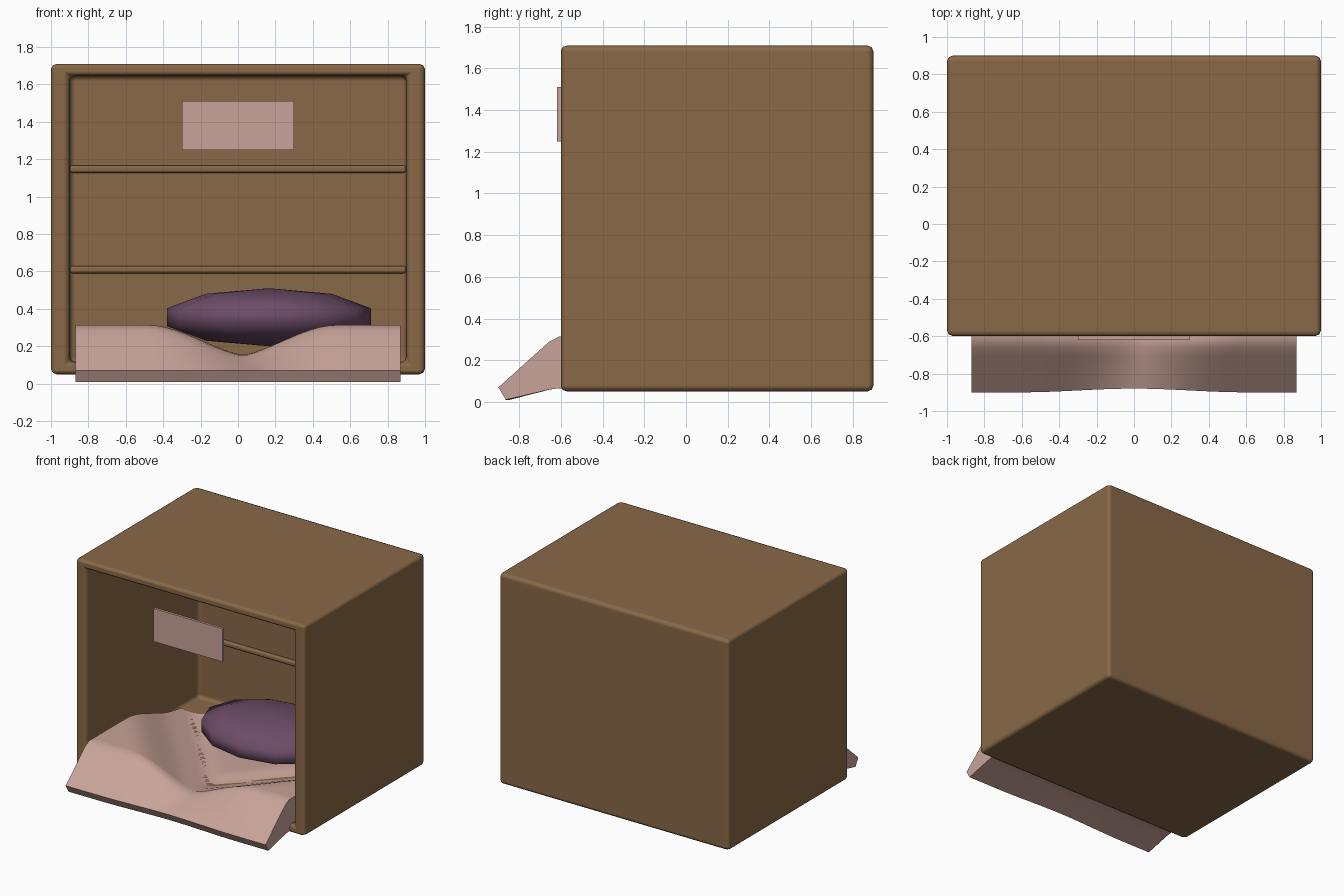
import bpy, bmesh

cube = bpy.data.objects.get("Cube")
if cube:
    bpy.data.objects.remove(cube, do_unlink=True)


def material(name, rgb):
    m = bpy.data.materials.new(name)
    m.use_nodes = True
    m.diffuse_color = (*rgb, 1)
    m.node_tree.nodes["Principled BSDF"].inputs["Base Color"].default_value = (*rgb, 1)
    return m


WOOD = material("brown wood", (0.25, 0.14, 0.063))
PINK = material("dusty pink", (0.58, 0.37, 0.32))
PURPLE = material("plum purple", (0.15, 0.073, 0.135))


def add_object(name, bm, mat, smooth=True):
    bmesh.ops.recalc_face_normals(bm, faces=bm.faces)
    mesh = bpy.data.meshes.new(name)
    for f in bm.faces:
        f.smooth = smooth
    bm.to_mesh(mesh)
    bm.free()
    mesh.materials.append(mat)
    ob = bpy.data.objects.new(name, mesh)
    bpy.context.collection.objects.link(ob)
    return ob


def box(lo, hi):
    bm = bmesh.new()
    bmesh.ops.create_cube(bm, size=1)
    for v in bm.verts:
        for i in range(3):
            v.co[i] = lo[i] if v.co[i] < 0 else hi[i]
    return bm


def bevel(ob, width):
    mod = ob.modifiers.new("rounded edges", 'BEVEL')
    mod.width = width
    mod.segments = 2
    mod.limit_method = 'ANGLE'
    mod.harden_normals = True


# Open-fronted crate: the front face is inset and pushed back to the rear wall
bm = box((-1, -0.6, 0.05), (1, 0.9, 1.71))
front = min(bm.faces, key=lambda f: f.calc_center_median().y)
bmesh.ops.inset_region(bm, faces=[front], thickness=0.09)
for v in front.verts:
    v.co.x = 0.9 if v.co.x > 0 else -0.9
pushed = bmesh.ops.extrude_face_region(bm, geom=[front])
for v in pushed["geom"]:
    if isinstance(v, bmesh.types.BMVert):
        v.co.y = 0.79
if front.is_valid:
    bmesh.ops.delete(bm, geom=[front], context='FACES_ONLY')
bevel(add_object("crate", bm, WOOD), 0.03)

# Two rounded battens on the rear wall
for label, z in (("lower", 0.61), ("upper", 1.147)):
    batten = add_object(label + "_batten", box((-0.9, 0.76, z - 0.02), (0.9, 0.8, z + 0.02)), WOOD)
    bevel(batten, 0.015)

# Plain plate hung at the top of the opening
add_object("front_plate", box((-0.3, -0.62, 1.25), (0.3, -0.6, 1.51)), PINK)


# Blanket: a soft dished top that rises to the front corners and drapes forward
def ease(t):
    t = min(max(t, 0), 1)
    return t * t * (3 - 2 * t)


def inside_height(x, y):
    s = min(0.757 * (x - 0.2), 0.757 * (-x - 0.15)) + 0.655 * (y + 0.6)
    dip = 0.035 * max(0, 1 - abs(s) / 0.1) if y > -0.55 else 0
    return 0.143 + 0.17 * ease((-s - 0.08) / 0.44) - dip


def blanket_point(x, y, top):
    drape = max(0, (-0.63 - y) / 0.27)
    if top:
        z = inside_height(x, max(y, -0.63))
        z += (0.07 - z) * drape
    else:
        z = 0.065 - 0.055 * drape
        y += 0.035 * drape
    y += 0.02 * drape * (1 - ease(abs(x) / 0.6))
    return x, y, z


NX, NY = 36, 30
bm = bmesh.new()
layers = []
for top in (True, False):
    layers.append([[bm.verts.new(blanket_point(-0.87 + 1.74 * i / NX, -0.9 + 1.45 * j / NY, top))
                    for i in range(NX + 1)] for j in range(NY + 1)])
    g = layers[-1]
    for j in range(NY):
        for i in range(NX):
            bm.faces.new((g[j][i], g[j][i + 1], g[j + 1][i + 1], g[j + 1][i]))
bmesh.ops.bridge_loops(bm, edges=[e for e in bm.edges if e.is_boundary])
blanket = add_object("blanket", bm, PINK)

# Faceted oval cushion
bm = bmesh.new()
bmesh.ops.create_uvsphere(bm, u_segments=12, v_segments=5, radius=1)
for v in bm.verts:
    v.co = (0.165 + 0.573 * v.co.x, 0.19 + 0.43 * v.co.y, 0.355 + 0.155 * v.co.z)
cushion = add_object("cushion", bm, PURPLE)

# Keep hard edges crisp on the blanket and crate
for name in ("blanket", "crate", "lower_batten", "upper_batten", "front_plate"):
    bpy.ops.object.select_all(action='DESELECT')
    ob = bpy.data.objects[name]
    ob.select_set(True)
    bpy.context.view_layer.objects.active = ob
    bpy.ops.object.shade_smooth_by_angle(angle=0.7)
